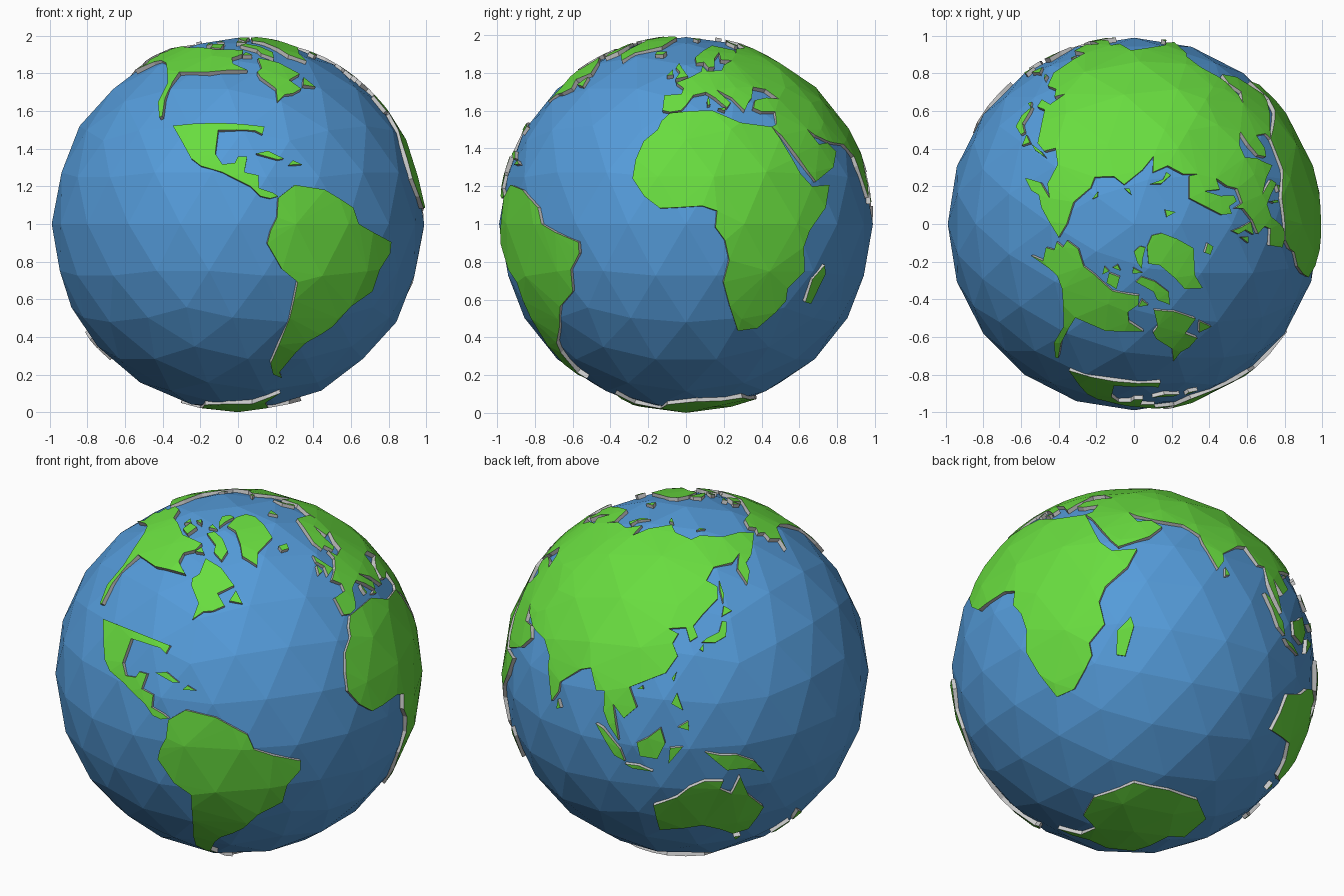
import bpy, bmesh, math
from mathutils import Vector
from mathutils.geometry import delaunay_2d_cdt

R_SEA, R_LAND, R_BASE = 0.99, 1.0, 0.955
CENTRE = Vector((0, 0, 1))


def material(name, rgb):
    m = bpy.data.materials.new(name)
    m.diffuse_color = (*rgb, 1)
    return m


BLUE = material("sea_blue", (0.09, 0.33, 0.70))
GREEN = material("land_green", (0.14, 0.72, 0.05))
GREY = material("coast_grey", (0.6, 0.6, 0.6))

# Ocean: faceted ball
bpy.ops.mesh.primitive_ico_sphere_add(subdivisions=3, radius=R_SEA, location=CENTRE)
ocean = bpy.context.object
ocean.name = "ocean"
ocean.data.materials.append(BLUE)
BALL = [v.co.normalized() for v in ocean.data.vertices]


def direction(lon, lat):
    a, b = math.radians(lon), math.radians(lat)
    return Vector((math.cos(b) * math.cos(a), math.cos(b) * math.sin(a), math.sin(b)))


def coastline(points):
    """Turn (lon, lat) corners into directions, splitting long stretches."""
    corners = [direction(*p) for p in points]
    out = []
    for a, b in zip(corners, corners[1:] + corners[:1]):
        n = max(1, math.ceil(a.angle(b) / math.radians(11)))
        out += [a.lerp(b, i / n).normalized() for i in range(n)]
    return out


def land(name, points):
    """Faceted raised slab with grey cliffs, from a (lon, lat) outline."""
    coast = coastline(points)
    c = sum(coast, Vector()).normalized()
    u = c.orthogonal().normalized()
    v = c.cross(u)

    def flat(p):
        return Vector((p.dot(u), p.dot(v))) / (1 + p.dot(c))

    def lift(q):
        s = q.length_squared
        return (u * (2 * q.x) + v * (2 * q.y) + c * (1 - s)) / (1 + s)

    ring = [flat(p) for p in coast]
    n = len(ring)
    if sum(ring[i - 1].cross(ring[i]) for i in range(n)) < 0:
        ring.reverse()
        coast.reverse()
    inner = [flat(p) for p in BALL
             if p.dot(c) > -0.2 and min((p - k).length for k in coast) > 0.05]
    pts, _, tris, _, _, origin = delaunay_2d_cdt(
        ring + inner, [], [list(range(n))], 0, 1e-6, True)

    bm = bmesh.new()
    top = [bm.verts.new(lift(p) * R_LAND) for p in pts]
    for t, src in zip(tris, origin):
        if src:
            bm.faces.new([top[i] for i in t])
    for i in range(n):
        a, b = coast[i - 1], coast[i]
        f = bm.faces.new([bm.verts.new(p) for p in
                          (a * R_BASE, b * R_BASE, b * R_LAND, a * R_LAND)])
        f.material_index = 1
    bmesh.ops.delete(bm, geom=[w for w in bm.verts if not w.link_faces], context='VERTS')
    bmesh.ops.remove_doubles(bm, verts=bm.verts, dist=1e-5)
    me = bpy.data.meshes.new(name)
    bm.to_mesh(me)
    bm.free()
    me.materials.append(GREEN)
    me.materials.append(GREY)
    ob = bpy.data.objects.new(name, me)
    ob.location = CENTRE
    bpy.context.collection.objects.link(ob)


# Southern continents
land("africa", [
    (-6, 36), (10, 37), (20, 32.5), (32, 31), (34, 27), (37, 20), (39, 15.5), (43, 11.5),
    (51, 12), (48, 5), (41, -2), (39, -7), (40.5, -14.5), (35, -20), (35.5, -24),
    (32.5, -28), (27, -33.5), (19.5, -34.5), (15, -26), (12, -18), (13.5, -11), (12, -5),
    (9, -1), (9.5, 4), (5, 5.5), (-3, 5), (-8, 4.8), (-13, 8.5), (-17, 14), (-16.5, 20),
    (-14.5, 26), (-10, 30), (-9, 33)])
land("south_america", [
    (-77.5, 8), (-72, 12), (-62, 10.5), (-52, 5), (-50, 0), (-44, -2.5), (-35, -5.5),
    (-35, -9), (-39, -14), (-40, -21), (-48, -26), (-53, -33), (-57, -36), (-62, -39),
    (-65, -43), (-69, -52), (-66, -55), (-72, -53), (-75, -48), (-73.5, -40),
    (-71.5, -30), (-70.5, -18), (-76, -14), (-81, -6), (-80, -2), (-78, 2)])
land("australia", [
    (114, -22), (122, -18), (126, -14), (131, -11.5), (137, -12), (136, -15), (140, -17.5),
    (142.5, -11), (146, -19), (153, -26), (150, -37), (144, -38.5), (138, -34.5),
    (131, -31.5), (124, -33), (115, -34.5)])
land("antarctica", [
    (-59, -64), (-62, -72), (-40, -78), (-20, -73), (10, -70), (50, -67), (80, -68),
    (110, -66.5), (140, -67), (168, -72), (165, -78), (-155, -78), (-130, -74),
    (-100, -73), (-75, -73), (-66, -68)])

# Eurasia in two halves meeting along one line of longitude
SEAM = [(60, 69), (60, 55), (60, 40), (60, 25.5)]
land("europe_and_middle_east", [
    (-9, 37), (-9, 43), (-2, 43.5), (-1, 46), (-4.5, 48.5), (2, 51), (8, 54), (9, 57),
    (11, 54), (19, 54.5), (22, 57.5), (29, 60), (22, 60.5), (25, 65.5), (18, 61),
    (16, 56.5), (12.5, 56), (10.5, 59), (6, 58.5), (6, 62), (14, 67), (25, 71), (41, 67),
    (38, 64.5), (45, 68)] + SEAM + [
    (57, 26), (51, 28), (48, 30), (51, 25), (56, 25.5), (59.5, 22.5), (55, 17.5), (45, 13),
    (42.5, 16), (39, 21.5), (35, 28), (32, 31), (34.5, 32), (36, 36.5), (30, 36.5),
    (27, 38), (29, 41), (35, 42), (41, 41.5), (37, 45.5), (31, 46.5), (28, 42),
    (26, 40.5), (23, 37), (19, 42), (13, 45.5), (18, 40), (16, 38), (12, 42), (8.5, 44.3),
    (3, 43), (0, 39), (-2, 37), (-6, 36.4)])
land("asia", SEAM[::-1] + [
    (70, 73), (74, 68), (81, 73), (104, 77.5), (113, 74), (130, 71), (140, 72.5),
    (160, 70), (180, 69), (190, 66), (178, 63), (170, 60), (163, 58), (162, 55), (157, 51),
    (156, 57), (163, 62), (155, 59.5), (142, 59), (136, 54.5), (141, 52), (140, 48),
    (132, 43), (128, 39.5), (129.5, 36), (126.5, 34.5), (125, 39), (118, 38.5), (122, 37),
    (120, 34), (122, 30), (118, 24.5), (110, 21), (106, 19), (109, 13), (105, 9), (101, 13),
    (103.5, 1.5), (100, 6), (98, 10), (97.5, 16.5), (94.5, 16), (91, 22.5), (87, 21),
    (80, 15), (80, 12), (77.5, 8), (73, 18), (72.5, 21), (67, 25)])

# North America, whose middle is open water in this model
land("north_america_west", [
    (-85, 55), (-93, 58.5), (-94, 62), (-87, 64.5), (-86, 67.5), (-95, 68), (-108, 68),
    (-115, 69), (-128, 70), (-140, 69.5), (-156, 71), (-166, 68.5), (-162, 66.5),
    (-167, 65), (-162, 63.5), (-165, 61), (-158, 58.5), (-163, 55), (-152, 59.5),
    (-146, 60.5), (-138, 59), (-131, 55), (-124.5, 48.5), (-124, 40.5), (-120.5, 34.5),
    (-119.5, 35), (-121.5, 42), (-122, 49), (-122, 54), (-105, 54)])
land("north_america_east", [
    (-80, 54), (-77, 56), (-77, 62), (-70, 60.5), (-65, 59), (-57, 53), (-65, 50), (-61, 46),
    (-66, 44), (-70, 43.5), (-74, 40.5), (-73, 46), (-79, 51.5)])
land("central_america", [
    (-114, 31.5), (-97, 32.5), (-80.5, 31.2), (-81.5, 28.5), (-84, 29.8), (-97, 30),
    (-97.5, 22), (-95, 18.5), (-91, 19), (-90, 21), (-87, 21), (-88, 16), (-83.5, 15),
    (-83.5, 11), (-79, 9.5), (-77.5, 8.5), (-80, 7.8), (-83, 8.5), (-86, 11.5),
    (-92, 14.5), (-95, 16), (-102, 18), (-105.5, 20.5), (-109, 25.5)])
land("greenland", [
    (-43, 60), (-40, 65), (-22, 70), (-19, 76), (-18, 81), (-32, 83.5), (-60, 82),
    (-70, 77), (-58, 75), (-53, 69), (-52, 64)])

# Arctic islands
land("baffin_island", [(-66, 62), (-63, 66), (-70, 71), (-82, 73.5), (-88, 72), (-74, 68), (-73, 65)])
land("ellesmere_island", [(-80, 76), (-76, 79), (-64, 82), (-75, 83), (-90, 81.5), (-85, 78)])
land("victoria_island", [(-105, 69), (-115, 69.8), (-117, 73), (-105, 73)])
land("banks_island", [(-122, 71.5), (-125, 74), (-118, 73.5)])
land("melville_island", [(-106, 75), (-116, 75), (-112, 76.5)])
land("devon_island", [(-80, 74.7), (-92, 74.7), (-91, 76.5)])
land("southampton_island", [(-80, 64), (-87, 63.8), (-84, 66)])
land("svalbard", [(16, 76.7), (25, 79.5), (12, 79.7)])
land("novaya_zemlya", [(53, 71), (58, 71), (57, 73.5), (68, 76.7), (56, 75)])
land("severnaya_islands", [(97, 79), (105, 78.7), (95, 81)])
land("new_siberian_islands", [(138, 75), (149, 75), (143, 76)])

# Atlantic and Indian Ocean islands
land("iceland", [(-22, 64), (-16, 64), (-14.5, 66), (-22, 66)])
land("great_britain", [(-5, 50.3), (1, 51.5), (-2, 55.5), (-4, 58.5), (-5.5, 56), (-3, 53.5)])
land("ireland", [(-9.5, 51.8), (-6.3, 52.3), (-7, 55)])
land("sardinia", [(8.5, 39), (9.6, 39.3), (9.4, 42.5), (8.5, 41)])
land("sicily", [(12.5, 37.8), (15, 36.8), (15.4, 38.1)])
land("newfoundland", [(-59, 47.7), (-53, 46.8), (-56, 51.3)])
land("cuba", [(-84, 22), (-77, 20), (-75, 20.4), (-80, 22.9)])
land("hispaniola", [(-73.5, 18.3), (-69, 18.5), (-72, 19.8)])
land("madagascar", [(44, -24.5), (47, -25), (50, -15.5), (49, -12.5), (44.5, -17)])
land("sri_lanka", [(80, 6.2), (81.6, 7), (80.2, 9.5)])

# Pacific islands
land("sumatra", [(95.5, 5.5), (98, 4.5), (104, -1.5), (105.5, -5.5), (102, -4)])
land("java", [(105.5, -6.5), (110, -6.5), (114.5, -8.2), (108, -7.8)])
land("borneo", [(109.5, 1.5), (113, 3.5), (117, 7), (118.5, 2), (116, -3.5), (110.5, -3)])
land("sulawesi", [(119.5, -5), (121, -3), (124, 1), (120, 0.5)])
land("new_guinea", [(131, -1), (136, -2.5), (141, -2.8), (147, -6), (150.5, -10.5), (144, -8), (138, -8), (134, -4)])
land("luzon", [(120.3, 15), (124, 13), (122, 18.5)])
land("mindanao", [(122.5, 7.5), (126, 6.5), (125.7, 9.5)])
land("taiwan", [(120.2, 23), (120.9, 22), (121.8, 25)])
land("hainan", [(108.8, 18.8), (110.8, 19), (110.3, 20)])
land("honshu", [(131, 34.2), (136, 33.8), (140.5, 35.5), (141.7, 40), (140, 40.5), (138, 37), (133, 35.4)])
land("kyushu", [(130, 32), (131.3, 31.3), (131.5, 33.6)])
land("hokkaido", [(140.3, 42), (145, 43.3), (142, 45.3)])
land("sakhalin", [(142, 46.2), (143.3, 49), (143, 54), (142, 51)])
land("tasmania", [(145, -41), (148.2, -41), (146.8, -43.5)])
land("new_zealand_north", [(173, -35), (178, -38), (175.3, -41.3), (174, -39)])
land("new_zealand_south", [(173, -40.8), (174, -42), (170, -46.3), (166.7, -46)])
